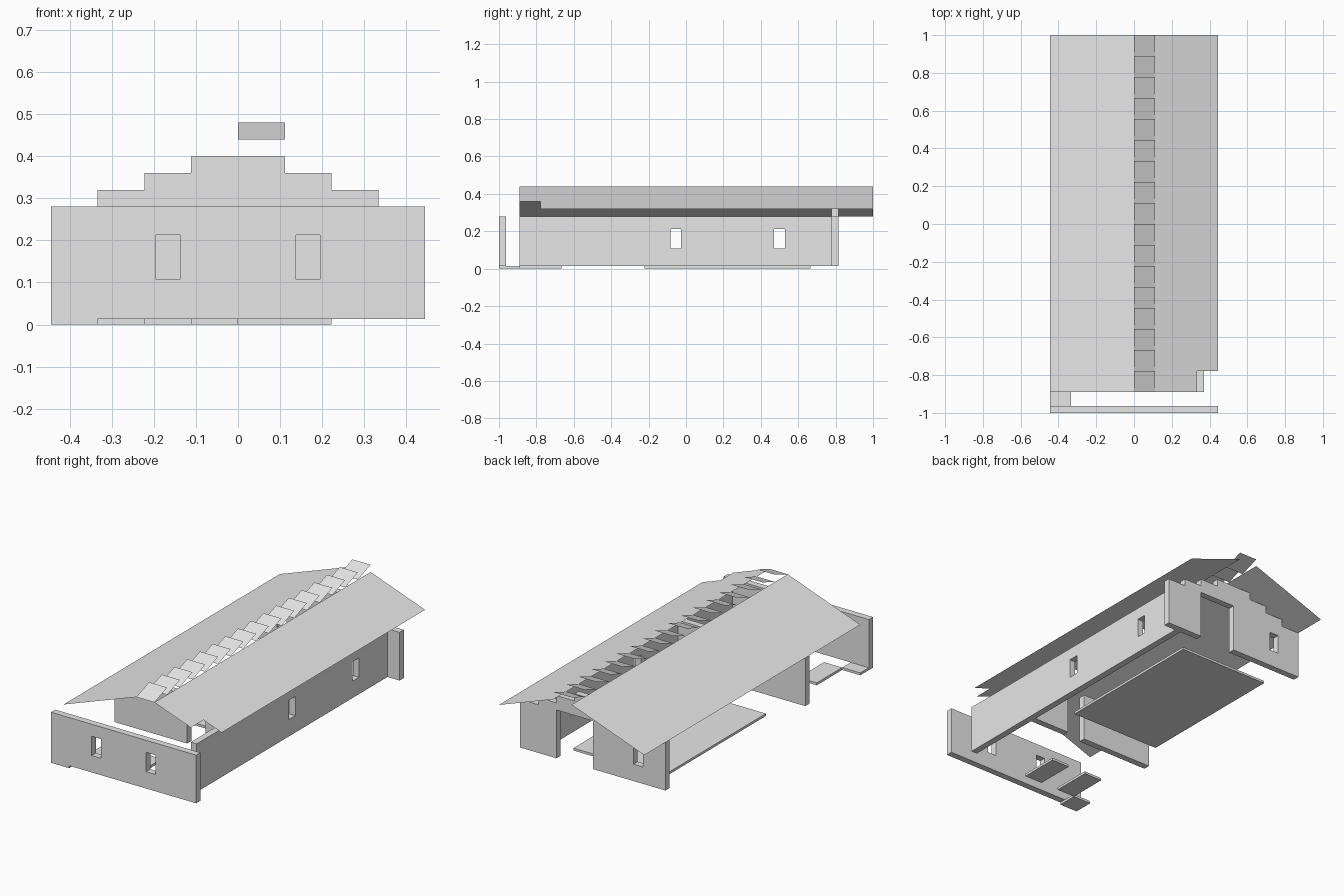
import bpy, bmesh
from mathutils import Vector

if "Cube" in bpy.data.objects:
    bpy.data.objects.remove(bpy.data.objects["Cube"])

U = 1 / 9            # plan module
STEP = 0.04          # rise per module of roof and gable
FLOOR = 0.0133       # floor plate thickness
EAVE = 0.28          # top of plain walls
THICK = 0.0365       # wall thickness
WIN_Z = (0.1067, 0.2133)
WIN_HALF = 0.0285

stone = bpy.data.materials.new("light grey plaster")
stone.diffuse_color = (0.8, 0.8, 0.8, 1)
stone.use_nodes = True
stone.node_tree.nodes["Principled BSDF"].inputs["Base Color"].default_value = stone.diffuse_color


def finish(name, bm):
    mesh = bpy.data.meshes.new(name)
    bm.to_mesh(mesh)
    bm.free()
    mesh.materials.append(stone)
    ob = bpy.data.objects.new(name, mesh)
    bpy.context.collection.objects.link(ob)
    return ob


def wall(name, axis, offset, start, end, openings=(), blocks=()):
    """Upright wall; openings are removed and blocks added, as (a0, a1, z0, z1)."""
    rects = [(start, end, FLOOR, EAVE), *blocks]
    everything = rects + list(openings)
    cuts_a = sorted({v for r in everything for v in r[:2]})
    cuts_z = sorted({v for r in everything for v in r[2:]})

    def covers(group, a, z):
        return any(r[0] < a < r[1] and r[2] < z < r[3] for r in group)

    bm = bmesh.new()
    verts = {}

    def vert(a, z):
        if (a, z) not in verts:
            verts[a, z] = bm.verts.new((a, offset, z) if axis == 'x' else (offset, a, z))
        return verts[a, z]

    for a0, a1 in zip(cuts_a, cuts_a[1:]):
        for z0, z1 in zip(cuts_z, cuts_z[1:]):
            a, z = (a0 + a1) / 2, (z0 + z1) / 2
            if covers(rects, a, z) and not covers(openings, a, z):
                bm.faces.new([vert(a0, z0), vert(a1, z0), vert(a1, z1), vert(a0, z1)])
    ext = bmesh.ops.extrude_face_region(bm, geom=bm.faces[:], use_keep_orig=True)
    moved = [g for g in ext["geom"] if isinstance(g, bmesh.types.BMVert)]
    depth = Vector((0, THICK, 0)) if axis == 'x' else Vector((THICK, 0, 0))
    bmesh.ops.translate(bm, verts=moved, vec=depth)
    bmesh.ops.recalc_face_normals(bm, faces=bm.faces[:])
    return finish(name, bm)


def window(centre):
    return (centre - WIN_HALF, centre + WIN_HALF, *WIN_Z)


def plate(name, x0, x1, y0, y1):
    bm = bmesh.new()
    bmesh.ops.create_cube(bm, size=1)
    bmesh.ops.scale(bm, verts=bm.verts[:], vec=(x1 - x0, y1 - y0, FLOOR))
    bmesh.ops.translate(bm, verts=bm.verts[:],
                        vec=((x0 + x1) / 2, (y0 + y1) / 2, FLOOR / 2))
    return finish(name, bm)


def sheet(name, points):
    """Thin single-surface panel facing upward."""
    bm = bmesh.new()
    face = bm.faces.new([bm.verts.new(p) for p in points])
    face.normal_update()
    if face.normal.z < 0:
        face.normal_flip()
    return finish(name, bm)


# Outer walls
wall("front_wall", 'x', -1, -4 * U, 4 * U, [window(-1.5 * U), window(1.5 * U)])
wall("right_wall", 'y', 3 * U, -8 * U, 7 * U, [window(-0.5 * U), window(4.5 * U)])

# Back wall with doorway and stepped gable
gable = [(-k * U, k * U, EAVE + (3 - k) * STEP, EAVE + (4 - k) * STEP) for k in (3, 2, 1)]
wall("back_wall", 'x', 7 * U, -4 * U, 4 * U,
     [window(-2.5 * U), (0, 2 * U, 0, EAVE)], gable)

# Inner partition with a doorway in the middle
wall("partition_wall", 'x', -4 * U, -4 * U, 3 * U, [(0, U, 0, EAVE)])

# Floor plates
plate("main_floor", -3 * U, 2 * U, -2 * U, 6 * U)
plate("corner_floor", -4 * U, -3 * U, -9 * U, -8 * U)
for i, x in enumerate((-3, -1)):
    plate(f"front_floor_{i + 1}", x * U, (x + 1) * U, -8 * U, -6 * U)

# Roof slopes; the right one misses its front eave corner
ridge = EAVE + 4 * STEP
sheet("left_roof", [(-4 * U, -8 * U, EAVE), (0, -8 * U, ridge),
                    (0, 1, ridge), (-4 * U, 1, EAVE)])
right_outline = [(1, -8), (3, -8), (3, -7), (4, -7), (4, 9), (1, 9)]
sheet("right_roof", [(x * U, y * U, ridge - (x - 1) * STEP) for x, y in right_outline])

# Row of tilted ridge slats
for i in range(17):
    y = (i - 8) * U
    sheet(f"ridge_slat_{i + 1}", [(0, y, ridge), (U, y, ridge),
                                  (U, y + U, ridge + STEP), (0, y + U, ridge + STEP)])
